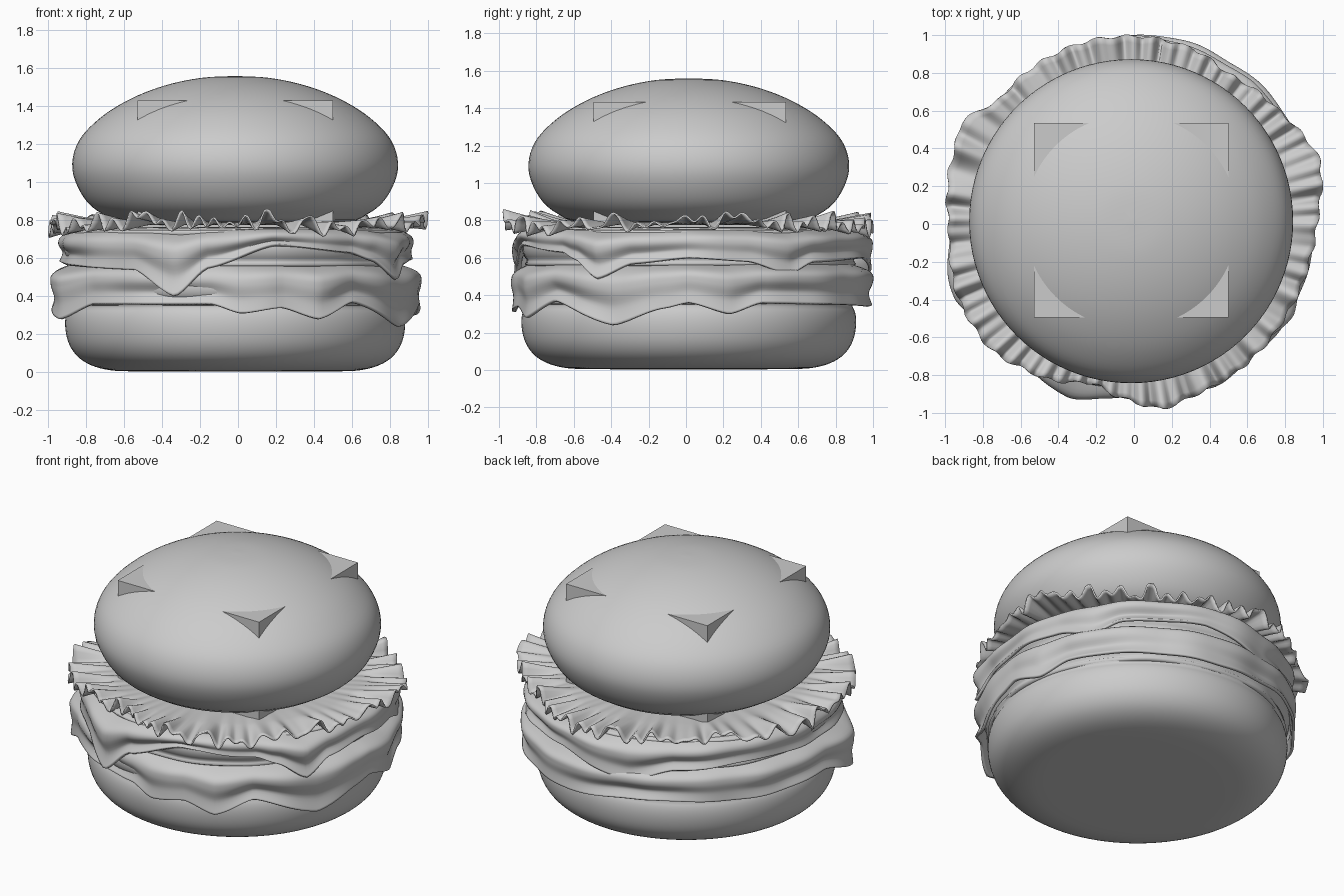
import bpy, bmesh, math, random
from math import sin, cos, tau

if "Cube" in bpy.data.objects:
    bpy.data.objects.remove(bpy.data.objects["Cube"])

random.seed(4)
CX, CY = -0.015, 0.015


def spline(p0, p1, p2, p3, t):
    return tuple(0.5 * (2*b + (c-a)*t + (2*a-5*b+4*c-d)*t*t + (3*b-a-3*c+d)*t**3)
                 for a, b, c, d in zip(p0, p1, p2, p3))


def smooth_path(pts, steps):
    """Catmull-Rom curve through the profile points."""
    out = []
    for i in range(len(pts) - 1):
        q = [pts[max(i-1, 0)], pts[i], pts[i+1], pts[min(i+2, len(pts)-1)]]
        out += [spline(*q, k / steps) for k in range(steps)]
    return out + [pts[-1]]


def ring_value(keys, deg):
    """Eased periodic interpolation of (degree, values...) keys."""
    deg %= 360
    ks = [(keys[-1][0]-360, *keys[-1][1:])] + keys + [(keys[0][0]+360, *keys[0][1:])]
    for a, b in zip(ks, ks[1:]):
        if a[0] <= deg <= b[0]:
            t = (deg - a[0]) / (b[0] - a[0])
            t = 0.5 * t + 0.5 * t * t * (3 - 2*t)
            return [u + (v-u)*t for u, v in zip(a[1:], b[1:])]


def polar_mesh(name, section, n, thickness=0, center=(CX, CY)):
    """Sweeps section(angle) -> [(r, z), ...] round the vertical axis."""
    bm = bmesh.new()
    rings = [[bm.verts.new((center[0] + r*cos(a), center[1] + r*sin(a), z))
              for r, z in section(a)] for a in (tau*i/n for i in range(n))]
    for i in range(n):
        A, B = rings[i], rings[(i+1) % n]
        for j in range(len(A) - 1):
            bm.faces.new((A[j], B[j], B[j+1], A[j+1]))
    bmesh.ops.remove_doubles(bm, verts=bm.verts, dist=1e-5)
    bmesh.ops.recalc_face_normals(bm, faces=bm.faces)
    for f in bm.faces:
        f.smooth = True
    me = bpy.data.meshes.new(name)
    bm.to_mesh(me)
    bm.free()
    ob = bpy.data.objects.new(name, me)
    bpy.context.collection.objects.link(ob)
    if thickness:
        m = ob.modifiers.new("thickness", 'SOLIDIFY')
        m.thickness, m.offset = thickness, 0
    return ob


def lathe(name, pts):
    path = smooth_path(pts, 5)
    return polar_mesh(name, lambda a: path, 96)


# Buns
lathe("bottom_bun", [(0, 0.005), (0.5, 0.005), (0.68, 0.015), (0.8, 0.06), (0.87, 0.14),
                     (0.895, 0.25), (0.875, 0.34), (0.8, 0.39), (0, 0.4)])
lathe("top_bun", [(0, 0.79), (0.55, 0.79), (0.7, 0.835), (0.8, 0.925), (0.857, 1.07),
                  (0.825, 1.215), (0.71, 1.34), (0.55, 1.44), (0.37, 1.51), (0.18, 1.55), (0, 1.56)])

# Block whose corners poke through the top bun
bpy.ops.mesh.primitive_cube_add(size=1.03, location=(CX, 0.02, 0.917))
bpy.context.object.name = "bun_block"


# Patties with a slightly lumpy rim
def patty(name, z0, z1, R, ph):
    h = z1 - z0
    prof = smooth_path([(0, z0), (0.8, z0), (R-0.025, z0+0.2*h), (R, z0+0.5*h),
                        (R-0.025, z0+0.8*h), (0.8, z1), (0, z1)], 4)

    def sec(a):
        k = 1 + 0.006*sin(7*a+ph) + 0.004*sin(13*a+2*ph)
        return [(r*k, z) for r, z in prof]
    polar_mesh(name, sec, 128)


patty("lower_patty", 0.345, 0.55, 0.91, 1)
patty("upper_patty", 0.55, 0.755, 0.9, 3)


# Melted cheese slices: keys are (degree, hem height, outer radius)
def cheese(name, top, keys, ph):
    def sec(a):
        hem, R = ring_value(keys, math.degrees(a))
        d = top - hem
        R += 0.006*sin(9*a+ph) + 0.004*sin(17*a)
        fold = 0.012*sin(5*a+ph)
        pts = [(0, top), (0.75, top), (0.85, top-0.08*d), (R-0.015, top-0.25*d),
               (R, top-0.45*d), (R-0.022+fold, top-0.72*d), (R-0.005, hem)]
        return smooth_path(pts, 5)
    polar_mesh(name, sec, 240, 0.018)


cheese("upper_cheese", 0.755, [
    (0, 0.60, 0.92), (20, 0.58, 0.94), (34, 0.51, 0.97), (44, 0.58, 0.96), (75, 0.60, 0.97),
    (103, 0.49, 0.96), (120, 0.57, 0.93), (155, 0.60, 0.92), (190, 0.57, 0.92),
    (236, 0.54, 0.94), (251, 0.40, 0.98), (261, 0.55, 0.94), (283, 0.67, 0.91),
    (312, 0.63, 0.92), (320, 0.59, 0.94), (330, 0.49, 0.98), (341, 0.57, 0.94)], 0.5)
cheese("lower_cheese", 0.58, [
    (0, 0.36, 0.96), (13, 0.30, 0.985), (24, 0.36, 0.97), (55, 0.35, 0.99), (80, 0.34, 0.98),
    (115, 0.38, 0.95), (150, 0.36, 0.94), (185, 0.37, 0.96), (204, 0.28, 1.01),
    (218, 0.36, 0.95), (240, 0.36, 0.92), (262, 0.36, 0.92), (272, 0.31, 0.94),
    (285, 0.34, 0.94), (297, 0.28, 0.98), (311, 0.37, 0.95), (335, 0.24, 0.97),
    (352, 0.33, 0.96)], 2)

# Lettuce: irregular outline with frills growing toward the edge
outline = [(0, 0.97), (19, 1.04), (40, 0.97), (58, 0.94), (72, 0.98), (90, 0.995), (105, 1.0),
           (123, 0.99), (137, 0.97), (150, 1.06), (157, 1.03), (183, 0.98), (203, 1.01),
           (220, 1.01), (238, 0.95), (256, 0.87), (265, 0.92), (279, 0.99), (291, 0.96),
           (311, 0.95), (328, 0.94), (348, 0.95)]
waves = [(random.randint(17, 68), random.uniform(0, tau)) for _ in range(7)]


def leaf(a):
    R = ring_value(outline, math.degrees(a))[0]
    w = sum(sin(f*a + p) for f, p in waves) / 3.0
    w = max(-1.2, min(1.3, w))
    lift = 0.015 * sin(3*a + 1) + 0.012 * sin(8*a)
    pts = [(0, 0.78), (0.6, 0.78)]
    for k in range(1, 9):
        t = k / 8
        r = 0.7 + (R - 0.7) * t
        pts.append((r + 0.008*t*sin(40*a), 0.785 + (0.045*w + lift) * t**1.2))
    return pts


polar_mesh("lettuce", leaf, 480, 0.01, (0, 0))
